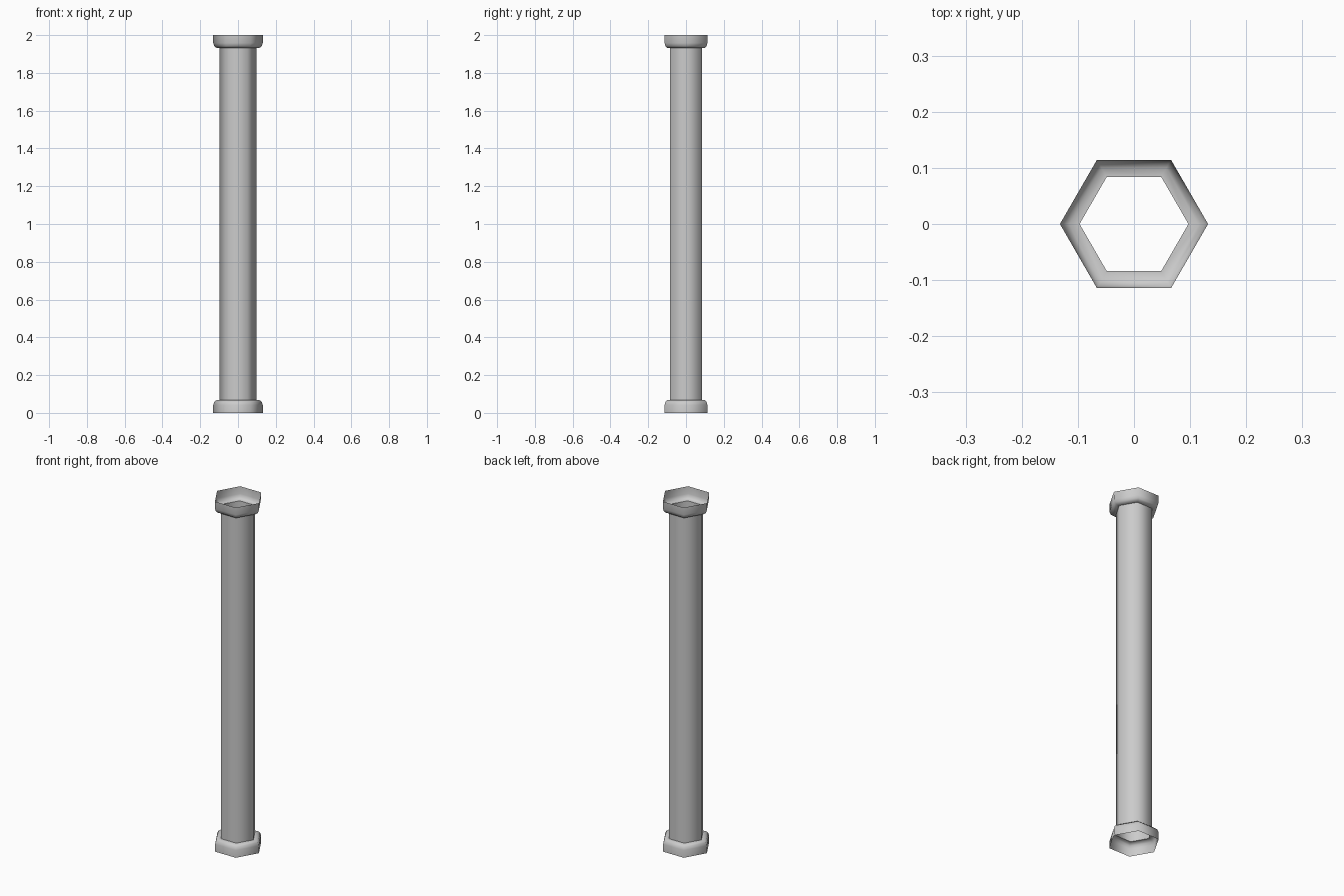
import bpy, bmesh, math

if "Cube" in bpy.data.objects:
    bpy.data.objects.remove(bpy.data.objects["Cube"])

SIDES = 6
HEIGHT = 2.0


def hex_sleeve(name, profile):
    """Sweep an open (radius, z) profile around z as a hexagonal sheet."""
    bm = bmesh.new()
    rings = []
    for r, z in profile:
        ring = []
        for i in range(SIDES):
            a = 2 * math.pi * i / SIDES
            ring.append(bm.verts.new((r * math.cos(a), r * math.sin(a), z)))
        rings.append(ring)
    for low, high in zip(rings, rings[1:]):
        for i in range(SIDES):
            j = (i + 1) % SIDES
            bm.faces.new((low[i], low[j], high[j], high[i]))
    mesh = bpy.data.meshes.new(name)
    bm.to_mesh(mesh)
    bm.free()
    obj = bpy.data.objects.new(name, mesh)
    bpy.context.collection.objects.link(obj)
    # soft hexagon corners, crisp step where collar meets shaft
    bpy.ops.object.select_all(action='DESELECT')
    obj.select_set(True)
    bpy.context.view_layer.objects.active = obj
    bpy.ops.object.shade_smooth_by_angle(angle=math.radians(65))
    return obj


# open collar: straight rim, rounded shoulder, flat step in to the shaft
collar = [(0.132, 0.0), (0.131, 0.042), (0.126, 0.058), (0.115, 0.067), (0.097, 0.067)]
step = collar[-1][1]

hex_sleeve("bottom_collar", collar)
hex_sleeve("top_collar", [(r, HEIGHT - z) for r, z in reversed(collar)])

# hollow shaft between the collars
hex_sleeve("shaft", [(0.097, step), (0.097, HEIGHT - step)])
